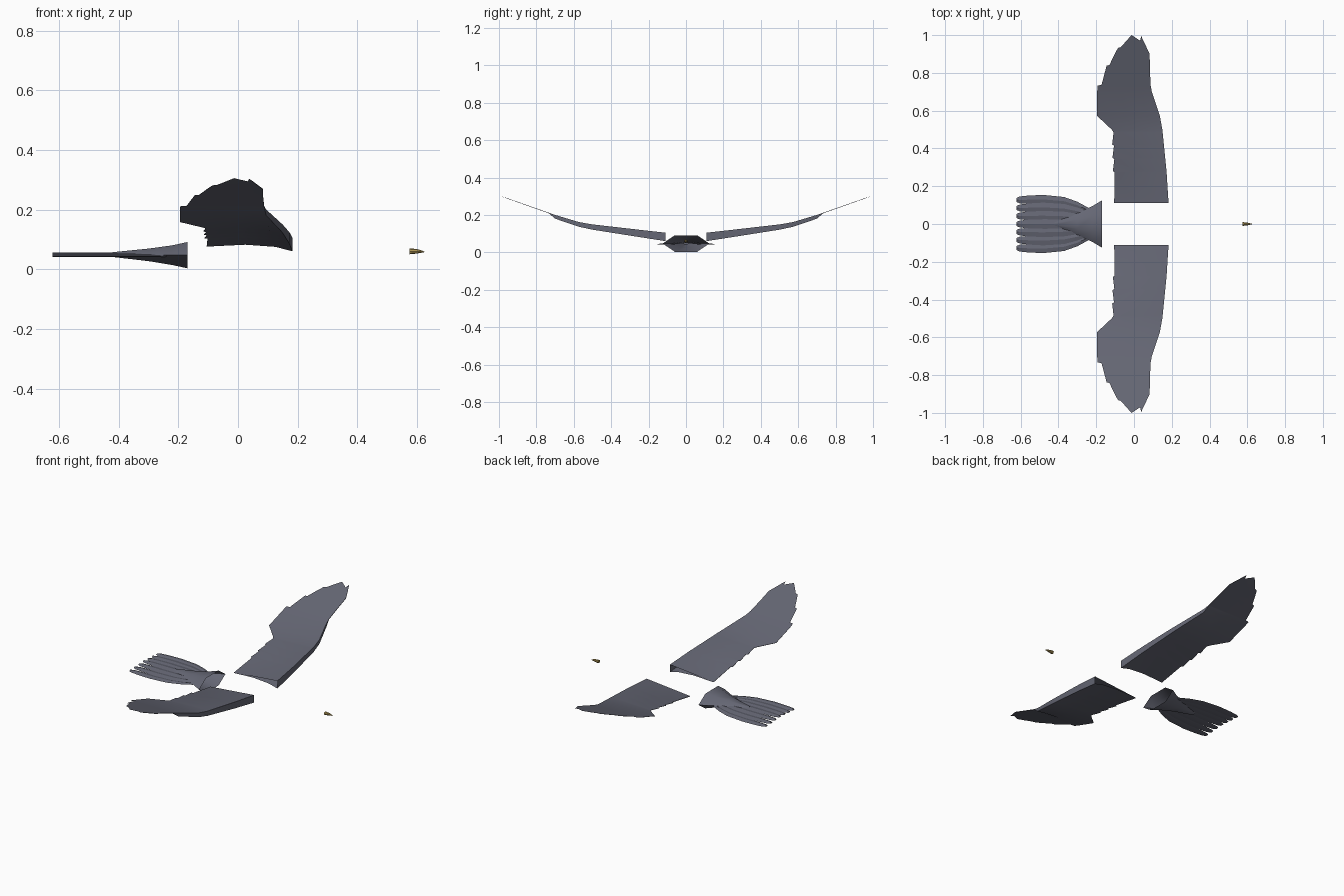
import bpy
import bmesh
import math

if "Cube" in bpy.data.objects:
    bpy.data.objects.remove(bpy.data.objects["Cube"], do_unlink=True)


def make_material(name, colour):
    mat = bpy.data.materials.new(name)
    mat.use_nodes = True
    mat.diffuse_color = (*colour, 1)
    mat.node_tree.nodes["Principled BSDF"].inputs["Base Color"].default_value = (*colour, 1)
    return mat


slate = make_material("slate feathers", (0.13, 0.135, 0.175))
gold = make_material("dull gold", (0.42, 0.30, 0.09))


def finish(bm, name, mat, angle=35, recalc=True):
    if recalc:
        bmesh.ops.recalc_face_normals(bm, faces=bm.faces)
    mesh = bpy.data.meshes.new(name)
    bm.to_mesh(mesh)
    bm.free()
    mesh.materials.append(mat)
    obj = bpy.data.objects.new(name, mesh)
    bpy.context.collection.objects.link(obj)
    bpy.ops.object.select_all(action="DESELECT")
    bpy.context.view_layer.objects.active = obj
    obj.select_set(True)
    bpy.ops.object.shade_smooth_by_angle(angle=math.radians(angle))
    return obj


def lookup(table, x):
    """Linear interpolation through (position, value) pairs."""
    for (a, va), (b, vb) in zip(table, table[1:]):
        if x <= b:
            return va + (vb - va) * max(0, (x - a) / (b - a))
    return table[-1][1]


# Wing profiles along the span
LEAD = [(.11, .183), (.2, .18), (.4, .16), (.55, .145), (.67, .10), (.75, .085),
        (.9, .083), (.97, .05)]
HEIGHT = [(.11, .105), (.2, .115), (.55, .155), (.7, .2), (1, .305)]
TRAIL_DIP = [(.11, .027), (.48, .01), (.6, 0), (1, 0)]
DEPTH = [(.11, .045), (.55, .026), (.7, .02), (.73, .003), (1, .002)]
# Stepped feather tips along the trailing edge
TRAIL = [(.11, -.105), (.275, -.102), (.28, -.112), (.345, -.104), (.35, -.114),
         (.415, -.106), (.42, -.116), (.485, -.108), (.5, -.118), (.572, -.195),
         (.7, -.195), (.733, -.193), (.736, -.172), (.838, -.145), (.842, -.13),
         (.9, -.102), (.932, -.085), (.936, -.07), (.97, -.04)]
CHORD = [(0, 1), (.2, .55), (.55, .18), (1, .05)]


def wing(name, side):
    bm = bmesh.new()
    rows = []
    for y, trail in TRAIL:
        lead, height = lookup(LEAD, y), lookup(HEIGHT, y)
        dip, depth = lookup(TRAIL_DIP, y), lookup(DEPTH, y)
        top, bottom = [], []
        for t, thick in CHORD:
            x, z = lead + (trail - lead) * t, height - dip * t
            top.append(bm.verts.new((x, side * y, z)))
            bottom.append(bm.verts.new((x, side * y, z - max(depth * thick, .001))))
        rows.append(top + bottom[::-1])
    for a, b in zip(rows, rows[1:]):
        for i in range(len(a)):
            j = (i + 1) % len(a)
            bm.faces.new((a[i], a[j], b[j], b[i]))
    # Two pointed feathers at the wing tip
    end = rows[-1]
    for i, j, x, y in ((0, 1, .038, .995), (1, 3, -.013, 1.0)):
        tip = bm.verts.new((x, side * y, lookup(HEIGHT, y)))
        upper, lower = end[i:j + 1], [end[7 - k] for k in range(i, j + 1)]
        for strip in (upper, lower):
            for p, q in zip(strip, strip[1:]):
                bm.faces.new((p, q, tip))
    return finish(bm, name, slate, 30)


wing("left_wing", 1)
wing("right_wing", -1)

# Hollow tail base: six-sided mouth narrowing towards the feathers
bm = bmesh.new()
rings = []
for x, wide, flat, high, mid in ((-.17, .125, .06, .044, .047), (-.22, .095, .042, .033, .047),
                                 (-.3, .058, .024, .021, .048), (-.42, .012, .006, .008, .049)):
    section = [(wide, 0), (flat, high), (-flat, high), (-wide, 0), (-flat, -high), (flat, -high)]
    rings.append([bm.verts.new((x, y, mid + z)) for y, z in section])
for a, b in zip(rings, rings[1:]):
    for i in range(6):
        j = (i + 1) % 6
        bm.faces.new((a[i], a[j], b[j], b[i]))
bm.faces.new(rings[-1])
finish(bm, "tail_base", slate, 60)

# Fan of overlapping tail feathers
SPREAD = [(.2, .06), (.24, .085), (.3, .118), (.37, .143), (.48, .154), (.62, .148)]
COUNT = 7
for n in range(COUNT):
    f = (n - (COUNT - 1) / 2) / (COUNT / 2)
    bm = bmesh.new()
    rows = []
    for d, fill in ((.24, 1.2), (.3, 1.2), (.37, 1.2), (.48, 1.15), (.56, 1.05),
                    (.605, .85), (.622, .5)):
        spread = lookup(SPREAD, d)
        half = spread / COUNT * fill
        mid = f * spread
        lo, hi = max(mid - half, -spread), min(mid + half, spread)
        z = .053 - .009 * abs(f)
        rows.append([bm.verts.new((-d, y, z + dz)) for y, dz in
                     ((lo, -.002), ((lo + hi) / 2, .003), (hi, -.002), ((lo + hi) / 2, -.004))])
    for a, b in zip(rows, rows[1:]):
        for i in range(4):
            j = (i + 1) % 4
            bm.faces.new((a[i], a[j], b[j], b[i]))
    bm.faces.new(rows[0])
    bm.faces.new(rows[-1])
    finish(bm, f"tail_feather_{n + 1}", slate, 20)

# Beak
bm = bmesh.new()
rings = []
for x, r, z in ((.575, .010, .06), (.6, .0075, .06), (.617, .0035, .059), (.625, .001, .058)):
    rings.append([bm.verts.new((x, r * math.cos(k * math.pi / 4), z + r * math.sin(k * math.pi / 4)))
                  for k in range(8)])
for a, b in zip(rings, rings[1:]):
    for i in range(8):
        j = (i + 1) % 8
        bm.faces.new((a[i], a[j], b[j], b[i]))
bm.faces.new(rings[0])
bm.faces.new(rings[-1])
finish(bm, "beak", gold, 40)
